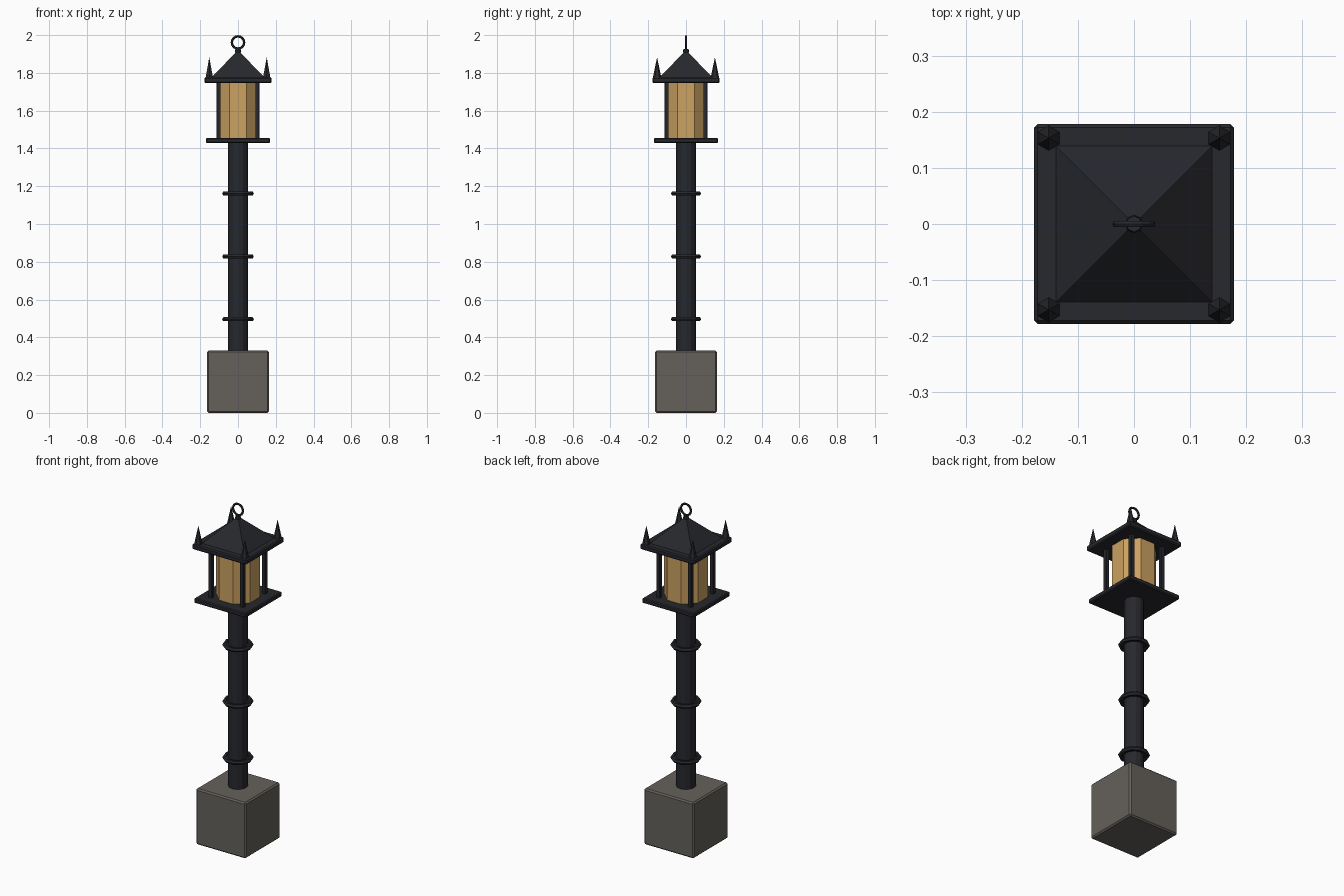
import bpy
from math import pi, radians

if "Cube" in bpy.data.objects:
    bpy.data.objects.remove(bpy.data.objects["Cube"])


def material(name, rgb):
    m = bpy.data.materials.new(name)
    m.diffuse_color = (*rgb, 1)
    m.use_nodes = True
    m.node_tree.nodes["Principled BSDF"].inputs["Base Color"].default_value = m.diffuse_color
    return m


IRON = material("dark_iron", (0.02, 0.021, 0.026))
STONE = material("stone", (0.13, 0.12, 0.105))
GLASS = material("amber_glass", (0.6, 0.36, 0.12))


def finish(name, mat, bevel=0):
    ob = bpy.context.object
    ob.name = name
    ob.data.materials.append(mat)
    if bevel:
        mod = ob.modifiers.new("Bevel", 'BEVEL')
        mod.width = bevel
        mod.segments = 1
    return ob


def box(name, half, z0, z1, mat, bevel=0, x=0, y=0):
    bpy.ops.mesh.primitive_cube_add(size=1, location=(x, y, (z0 + z1) / 2))
    bpy.context.object.scale = (2 * half, 2 * half, z1 - z0)
    bpy.ops.object.transform_apply(location=False, rotation=False, scale=True)
    return finish(name, mat, bevel)


def cone(name, sides, r1, r2, z0, z1, mat, x=0, y=0, turn=0):
    bpy.ops.mesh.primitive_cone_add(vertices=sides, radius1=r1, radius2=r2, depth=z1 - z0,
                                    location=(x, y, (z0 + z1) / 2), rotation=(0, 0, turn))
    return finish(name, mat)


def torus(name, major, minor, n_major, n_minor, z, rot=(0, 0, 0)):
    bpy.ops.mesh.primitive_torus_add(major_radius=major, minor_radius=minor,
                                     major_segments=n_major, minor_segments=n_minor,
                                     location=(0, 0, z), rotation=rot)
    return finish(name, IRON)


# Stone base and pole with collars
box("stone_base", 0.163, 0, 0.33, STONE, 0.008)
cone("pole", 12, 0.053, 0.053, 0.32, 1.43, IRON)
for i, z in enumerate((0.496, 0.828, 1.162)):
    torus(f"pole_collar_{i + 1}", 0.072, 0.012, 10, 6, z)
    cone(f"collar_core_{i + 1}", 10, 0.062, 0.062, z - 0.006, z + 0.006, IRON, turn=pi / 2)

# Lantern: tray, glass, roof plate
box("lantern_tray", 0.17, 1.428, 1.455, IRON, 0.005)
cone("lantern_glass", 8, 0.12, 0.12, 1.45, 1.75, GLASS, turn=pi / 8)
box("roof_plate", 0.178, 1.746, 1.777, IRON, 0.006)

# Corner posts and roof spikes
for sx in (-1, 1):
    for sy in (-1, 1):
        box("corner_post", 0.0115, 1.45, 1.75, IRON, 0.002, sx * 0.103, sy * 0.103)
        cone("corner_spike", 6, 0.023, 0, 1.772, 1.883, IRON, sx * 0.152, sy * 0.153)

# Pyramid roof, cap and hanging ring
cone("roof", 4, 0.141 * 2 ** 0.5, 0.012, 1.775, 1.912, IRON, turn=pi / 4)
cone("roof_cap", 8, 0.016, 0.014, 1.908, 1.927, IRON)
torus("hanging_ring", 0.0325, 0.0065, 16, 6, 1.961, (radians(90), 0, 0))
